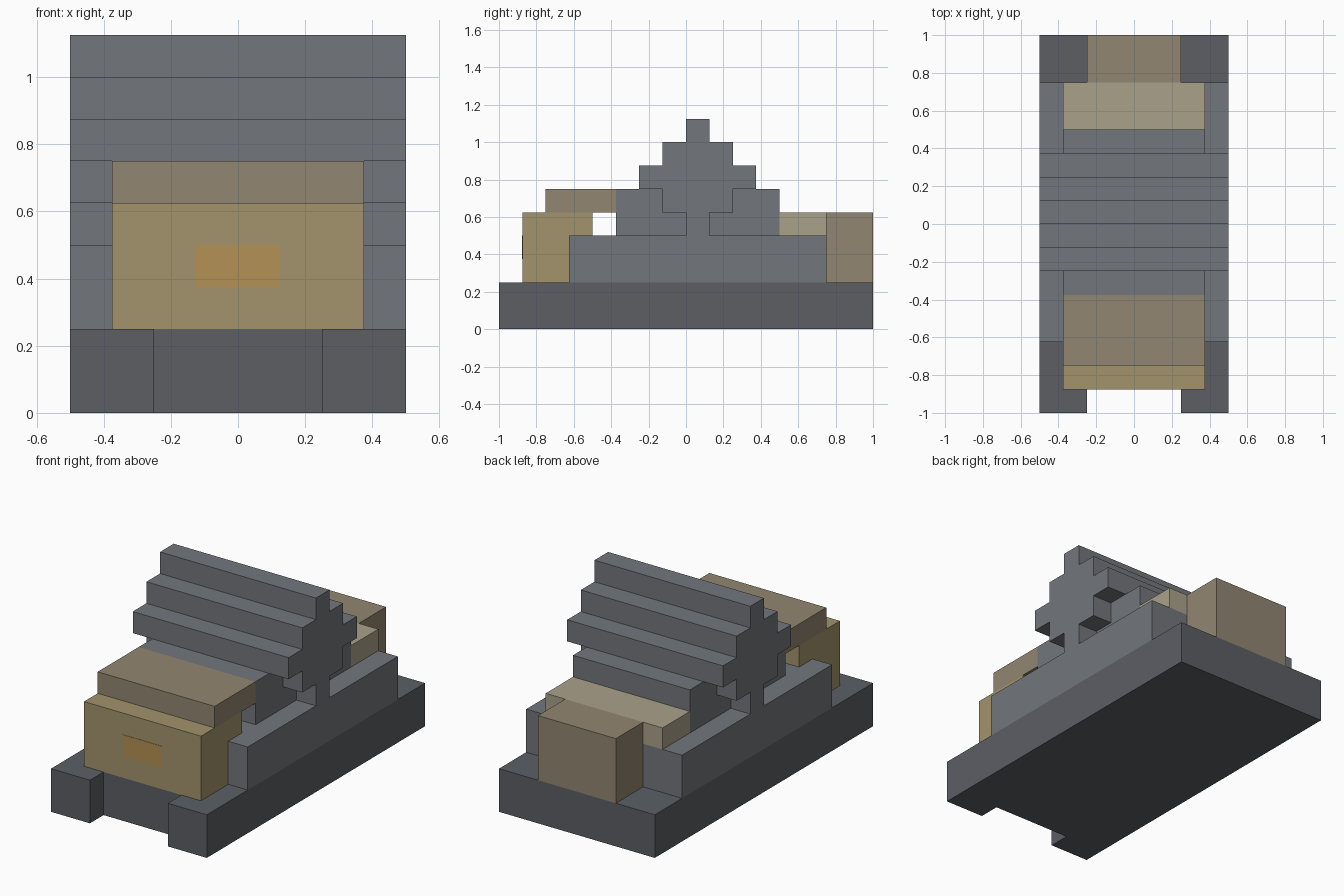
import bpy, bmesh
from mathutils import Vector

if "Cube" in bpy.data.objects:
    bpy.data.objects.remove(bpy.data.objects["Cube"])


def material(name, rgb):
    # display colour 0-255 converted to linear
    m = bpy.data.materials.new(name)
    m.diffuse_color = [(c / 255) ** 2.2 for c in rgb] + [1]
    m.use_nodes = True
    m.node_tree.nodes["Principled BSDF"].inputs["Base Color"].default_value = m.diffuse_color
    return m


DARK = material("dark_grey", (92, 95, 100))
GREY = material("mid_grey", (114, 117, 122))
GOLD = material("gold_tan", (161, 146, 108))
BROWN = material("brown_tan", (144, 133, 112))
PALE = material("pale_tan", (168, 160, 137))
ORANGE = material("orange", (178, 144, 86))


def prism(name, points, offset, mat):
    """Extrude a flat outline along a vector."""
    bm = bmesh.new()
    face = bm.faces.new([bm.verts.new(p) for p in points])
    ext = bmesh.ops.extrude_face_region(bm, geom=[face], use_keep_orig=True)
    moved = [v for v in ext["geom"] if isinstance(v, bmesh.types.BMVert)]
    bmesh.ops.translate(bm, verts=moved, vec=Vector(offset))
    bmesh.ops.recalc_face_normals(bm, faces=bm.faces[:])
    mesh = bpy.data.meshes.new(name)
    bm.to_mesh(mesh)
    bm.free()
    mesh.materials.append(mat)
    obj = bpy.data.objects.new(name, mesh)
    bpy.context.collection.objects.link(obj)
    return obj


def box(name, half_x, y0, y1, z0, z1, mat):
    """Box centred on x = 0."""
    h = half_x
    return prism(name, [(-h, y0, z0), (h, y0, z0), (h, y1, z0), (-h, y1, z0)],
                 (0, 0, z1 - z0), mat)


# Base with a shallow notch at the front
base = [(-.5, -1), (-.25, -1), (-.25, -.875), (.25, -.875),
        (.25, -1), (.5, -1), (.5, 1), (-.5, 1)]
prism("base", [(x, y, 0) for x, y in base], (0, 0, .25), DARK)

# Raised deck and the narrower body on it
box("deck", .5, -.625, .75, .25, .5, GREY)
box("body", .375, -.375, .5, .5, .75, GREY)

# Stepped ridge: half profile mirrored about y = 0.0625
steps = [(.0625, .5), (.0625, .625), (.1875, .625), (.1875, .75),
         (.3125, .75), (.3125, .875), (.1875, .875), (.1875, 1),
         (.0625, 1), (.0625, 1.125)]
ridge = [(.0625 + d, z) for d, z in steps] + [(.0625 - d, z) for d, z in reversed(steps)]
prism("stepped_ridge", [(-.5, y, z) for y, z in ridge], (1, 0, 0), GREY)

# Front block, its cap and the small inlaid panel
box("front_block", .375, -.875, -.5, .25, .625, GOLD)
box("front_cap", .375, -.75, -.375, .625, .75, BROWN)
box("front_panel", .125, -.877, -.87, .375, .5, ORANGE)

# Rear block and the shelf in front of it
box("rear_block", .25, .75, 1, .25, .625, BROWN)
box("rear_shelf", .375, .5, .75, .5, .625, PALE)
